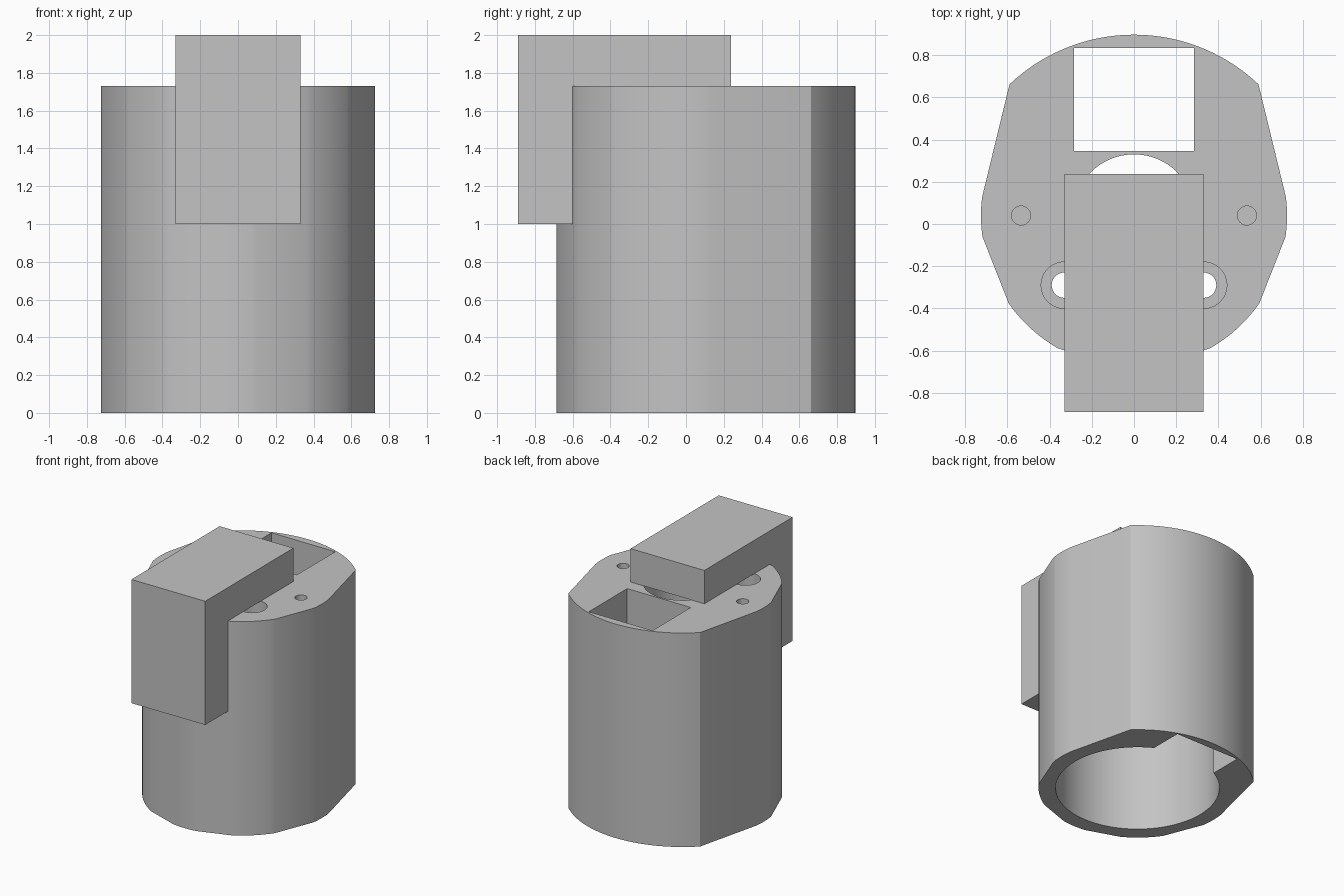
import bpy, bmesh, math

if "Cube" in bpy.data.objects:
    bpy.data.objects.remove(bpy.data.objects["Cube"])

H = 1.73          # body height
CY = 0.04         # centre of the bore in y
PLATE = 0.35      # thickness of the top plate

grey = bpy.data.materials.new("mid grey")
grey.diffuse_color = (0.55, 0.55, 0.55, 1)
grey.use_nodes = True
grey.node_tree.nodes["Principled BSDF"].inputs["Base Color"].default_value = grey.diffuse_color


def prism(name, outline, z0, z1):
    """Closed solid made by raising an outline from z0 to z1."""
    bm = bmesh.new()
    face = bm.faces.new([bm.verts.new((x, y, z0)) for x, y in outline])
    ext = bmesh.ops.extrude_face_region(bm, geom=[face])
    for v in ext["geom"]:
        if isinstance(v, bmesh.types.BMVert):
            v.co.z = z1
    bmesh.ops.recalc_face_normals(bm, faces=bm.faces)
    mesh = bpy.data.meshes.new(name)
    bm.to_mesh(mesh)
    bm.free()
    mesh.materials.append(grey)
    obj = bpy.data.objects.new(name, mesh)
    bpy.context.collection.objects.link(obj)
    return obj


def arc(r, a0, a1, n, cx=0.0, cy=CY):
    angles = [math.radians(a0 + (a1 - a0) * i / n) for i in range(n + 1)]
    return [(cx + r * math.cos(a), cy + r * math.sin(a)) for a in angles]


def circle(r, cx=0.0, cy=CY, n=64):
    return arc(r, 0, 360 * (n - 1) / n, n - 1, cx, cy)


def rect(x, y0, y1):
    return [(-x, y0), (x, y0), (x, y1), (-x, y1)]


def cut(target, outline, z0, z1):
    cutter = prism("cutter", outline, z0, z1)
    cutter.hide_render = True
    mod = target.modifiers.new("cut", 'BOOLEAN')
    mod.operation, mod.solver, mod.object = 'DIFFERENCE', 'EXACT', cutter
    bpy.context.view_layer.objects.active = target
    bpy.ops.object.modifier_apply(modifier=mod.name)
    bpy.data.objects.remove(cutter)


# Body outline: right half from front to back, then mirrored
right = (arc(0.725, -90, -82, 4) + arc(0.725, -60, -35, 10)
         + arc(0.725, -8, 7, 8) + arc(0.857, 46.5, 90, 20))
left = [(-x, y) for x, y in reversed(right[1:-1])]
body = prism("body", right + left, 0, H)

# Main bore from below, rear window, centre hole in the top plate
cut(body, circle(0.60, n=96), -0.1, H - PLATE)
cut(body, rect(0.285, 0.345, 0.835), -0.1, H + 0.1)
cut(body, circle(0.29), H - PLATE - 0.1, H + 0.1)

# Blind side holes and counterbored screw holes
for s in (-1, 1):
    cut(body, circle(0.045, s * 0.535, CY, 32), H - 0.2, H + 0.1)
    cut(body, circle(0.11, s * 0.33, -0.29, 48), H - 0.15, H + 0.1)
    cut(body, circle(0.06, s * 0.33, -0.29, 32), H - PLATE - 0.1, H + 0.1)

# Hooked bracket: side profile in (y, z), stretched across x
profile = [(-0.89, 1.0), (-0.6, 1.0), (-0.6, H), (0.237, H), (0.237, 2.0), (-0.89, 2.0)]
bracket = prism("hook_bracket", profile, -0.33, 0.33)
for v in bracket.data.vertices:
    y, z, x = v.co
    v.co = (x, y, z)

# Smooth the curved walls, keep the edges sharp
bpy.ops.object.select_all(action='DESELECT')
body.select_set(True)
bpy.context.view_layer.objects.active = body
bpy.ops.object.shade_smooth_by_angle(angle=math.radians(30))
